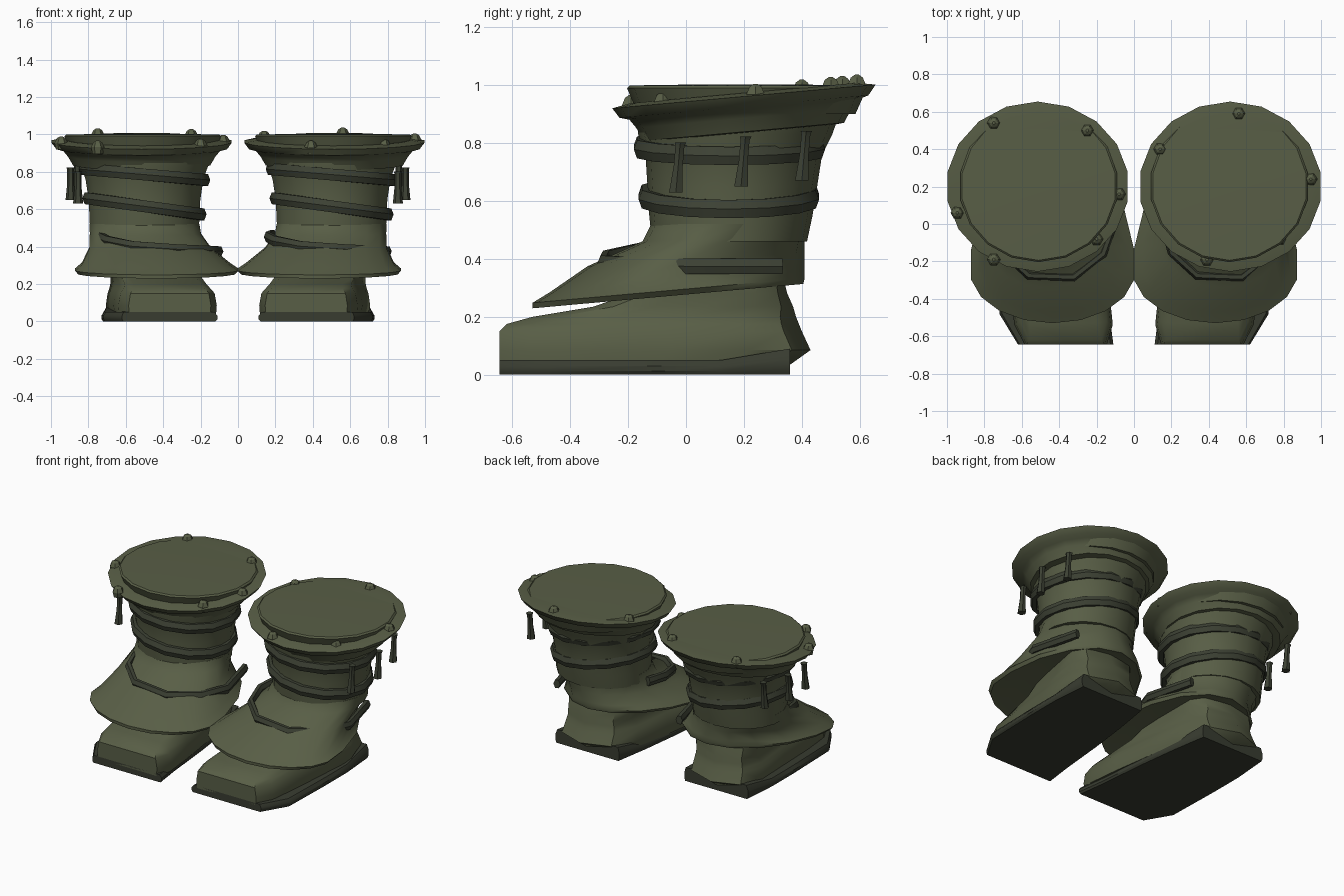
import bpy, bmesh, math
from mathutils import Vector

if "Cube" in bpy.data.objects:
    bpy.data.objects.remove(bpy.data.objects["Cube"])


def material(name, rgb):
    m = bpy.data.materials.new(name)
    m.diffuse_color = (*rgb, 1)
    m.use_nodes = True
    m.node_tree.nodes["Principled BSDF"].inputs["Base Color"].default_value = m.diffuse_color
    return m


GREEN = material("olive_leather", (0.098, 0.112, 0.061))
DARK = material("dark_strap", (0.046, 0.053, 0.034))
SOLE = material("dark_sole", (0.040, 0.045, 0.030))


def finish(name, bm, mat, smooth=40):
    bmesh.ops.recalc_face_normals(bm, faces=bm.faces)
    me = bpy.data.meshes.new(name)
    bm.to_mesh(me)
    bm.free()
    me.materials.append(mat)
    ob = bpy.data.objects.new(name, me)
    bpy.context.collection.objects.link(ob)
    if smooth:
        bpy.ops.object.select_all(action='DESELECT')
        ob.select_set(True)
        bpy.context.view_layer.objects.active = ob
        bpy.ops.object.shade_smooth_by_angle(angle=math.radians(smooth))
    return ob


def ring(cx, cy, rx, front, back, z, slope=0.0, n=18):
    """Egg-shaped ring; slope tilts it along y."""
    pts = []
    for i in range(n):
        a = 2 * math.pi * (i + 0.5) / n
        c, s = math.cos(a), math.sin(a)
        y = cy + s * (back if s > 0 else front)
        pts.append(Vector((cx + c * rx, y, z + slope * y)))
    return pts


def foot_ring(z, toe, heel, half, heel_half):
    """Level ring of the toed-in foot: blunt toe, ridge at the heel."""
    def mid(y):
        return 0.365 + 0.11 * (y + 0.645)
    length = heel - toe
    rows = ((0.0, 0.80), (0.10, 0.97), (0.3, 1.0), (0.55, 1.0), (0.8, 1.0), (0.94, 0.75))
    right, left = [], []
    for t, k in rows:
        y = toe + t * length
        w = k * (half + (heel_half - half) * t)
        right.append(Vector((mid(y) + w, y, z)))
        left.append(Vector((mid(y) - w, y, z)))
    return right + [Vector((mid(heel), heel, z))] + left[::-1] + [Vector((mid(toe), toe, z))]


def loft(name, rings, mat, side=1, smooth=40, closed=False):
    bm = bmesh.new()
    vs = [[bm.verts.new((p.x * side, p.y, p.z)) for p in r] for r in rings]
    n = len(vs[0])
    for j in range(len(vs) if closed else len(vs) - 1):
        a, b = vs[j], vs[(j + 1) % len(vs)]
        for i in range(n):
            k = (i + 1) % n
            bm.faces.new((a[i], a[k], b[k], b[i]))
    if not closed:
        bm.faces.new(vs[0])
        bm.faces.new(vs[-1])
    return finish(name, bm, mat, smooth)


def strap(name, path, closed, w=0.024, h=0.033):
    """Flattened six-sided band swept along a path."""
    rings, n = [], len(path)
    for i, p in enumerate(path):
        a = path[(i - 1) % n] if closed or i > 0 else p
        b = path[(i + 1) % n] if closed or i < n - 1 else p
        t = (b - a).normalized()
        out = t.cross(Vector((0, 0, 1))).normalized()
        up = out.cross(t)
        rings.append([p + out * (w * math.cos(k * math.pi / 3)) + up * (h * math.sin(k * math.pi / 3) * 1.1)
                      for k in range(6)])
    return loft(name, rings, DARK, 1, 40, closed)


def rim_z(y):
    return 0.943 + 0.09 * y


def boot(side, tag):
    # toed-in sole with a square heel that rises at the back
    outline = ((0.11, -0.645), (0.365, -0.645), (0.62, -0.645), (0.72, -0.48), (0.73, -0.1), (0.73, 0.12),
               (0.71, 0.36), (0.24, 0.36), (0.20, 0.12), (0.165, -0.15), (0.135, -0.46))
    sole = []
    for z, k in ((0.0, 0.97), (0.012, 1.0), (0.03, 1.0), (0.05, 0.95)):
        sole.append([Vector((0.43 + (x - 0.43) * k, y,
                             z * (1 + 0.8 * max(0, min(1, (y - 0.12) / 0.24))))) for x, y in outline])
    loft("sole_" + tag, sole, SOLE, side, 30)

    # foot with a low toe and a sloping heel ridge
    foot = [foot_ring(*r) for r in
            ((0.035, -0.645, 0.36, 0.27, 0.235), (0.085, -0.645, 0.43, 0.275, 0.24),
             (0.15, -0.645, 0.40, 0.262, 0.235), (0.175, -0.62, 0.39, 0.24, 0.23),
             (0.20, -0.53, 0.38, 0.225, 0.225), (0.235, -0.32, 0.37, 0.22, 0.22),
             (0.28, -0.19, 0.35, 0.225, 0.225), (0.36, -0.08, 0.33, 0.23, 0.23))]
    loft("foot_" + tag, foot, GREEN, side)

    # ankle flap spreading over the foot
    flap = [ring(0.435, -0.25, 0.38, 0.24, 0.62, 0.285, 0.09),
            ring(0.435, -0.25, 0.425, 0.28, 0.655, 0.277, 0.09),
            ring(0.435, -0.25, 0.442, 0.28, 0.66, 0.296, 0.09),
            ring(0.44, -0.22, 0.40, 0.25, 0.63, 0.325, 0.085),
            ring(0.47, -0.08, 0.33, 0.26, 0.49, 0.395, 0.06),
            ring(0.495, 0.10, 0.302, 0.25, 0.31, 0.465, 0.03),
            ring(0.50, 0.15, 0.298, 0.27, 0.265, 0.52)]
    loft("ankle_flap_" + tag, flap, GREEN, side)

    # shaft widening upward
    shaft = [ring(0.50, cy, rx, ry, ry, z) for z, cy, rx, ry in
             ((0.46, 0.15, 0.295, 0.268), (0.55, 0.155, 0.298, 0.282), (0.65, 0.16, 0.303, 0.293),
              (0.76, 0.165, 0.32, 0.305), (0.83, 0.17, 0.345, 0.335), (0.90, 0.18, 0.36, 0.35))]
    loft("shaft_" + tag, shaft, GREEN, side)

    # tilted flaring cuff with a turned edge
    cuff = [ring(0.515, 0.2, r, r * 0.93, r * 0.93, 0.943 + dz, 0.09) for r, dz in
            ((0.34, -0.125), (0.372, -0.122), (0.40, -0.075), (0.425, -0.045),
             (0.462, -0.035), (0.489, 0.0), (0.42, 0.012))]
    loft("cuff_" + tag, cuff, GREEN, side)

    # closed top
    top = [ring(0.51, 0.2, r, r * 0.95, r * 1.0, z) for r, z in
           ((0.385, 0.90), (0.425, 0.99), (0.415, 0.999), (0.2, 1.002))]
    loft("top_cover_" + tag, top, GREEN, side)

    # tassels on the outer side
    for i, (x, y, z) in enumerate(((0.855, -0.035, 0.63), (0.895, 0.19, 0.65), (0.86, 0.40, 0.67))):
        rings = [[Vector((x + r * math.cos(k * math.pi / 3), y + dy + r * math.sin(k * math.pi / 3), z + dz))
                  for k in range(6)]
                 for r, dy, dz in ((0.027, 0, 0), (0.018, 0.008, 0.09), (0.018, 0.014, 0.16), (0.023, 0.016, 0.172))]
        loft(f"tassel_{tag}_{i + 1}", rings, DARK, side)


def winding(cx, cy, r, z, slope):
    return [Vector((cx + r * math.cos(a), cy + r * 0.96 * math.sin(a), z - slope * r * math.cos(a)))
            for a in (2 * math.pi * i / 14 for i in range(14))]


for side, tag in ((-1, "left"), (1, "right")):
    boot(side, tag)
    cx = 0.5 * side
    # straps wound around the shaft
    strap("upper_strap_" + tag, winding(cx, 0.15, 0.328, 0.785, 0.09), True)
    strap("middle_strap_" + tag, winding(cx, 0.148, 0.308, 0.615, 0.14), True)
    # open strap lying on the ankle flap, with a straight end
    ox = 0.475 if side > 0 else -0.425
    lower = [(-0.29, 0.14, 0.462), (-0.315, 0.0, 0.452), (-0.275, -0.15, 0.43), (-0.14, -0.275, 0.402),
             (0.1, -0.285, 0.385), (0.26, -0.16, 0.378), (0.325, 0.02, 0.374), (0.245, 0.33, 0.374)]
    strap("lower_strap_" + tag, [Vector((ox + x, y, z)) for x, y, z in lower], False, 0.022, 0.028)

# studs on the cuff edges
STUDS = {"left": ((-0.945, 0.06), (-0.75, 0.54), (-0.25, 0.5), (-0.08, 0.16), (-0.2, -0.08), (-0.75, -0.19)),
         "right": ((0.14, 0.4), (0.56, 0.59), (0.945, 0.24), (0.78, -0.08), (0.39, -0.19))}
for tag, places in STUDS.items():
    for i, (x, y) in enumerate(places):
        z = rim_z(y)
        rings = [[Vector((x + r * math.cos(k * math.pi / 3), y + r * math.sin(k * math.pi / 3), z + dz))
                  for k in range(6)]
                 for r, dz in ((0.028, -0.03), (0.036, 0.005), (0.024, 0.03), (0.008, 0.04))]
        loft(f"stud_{tag}_{i + 1}", rings, GREEN, 1, 0)
